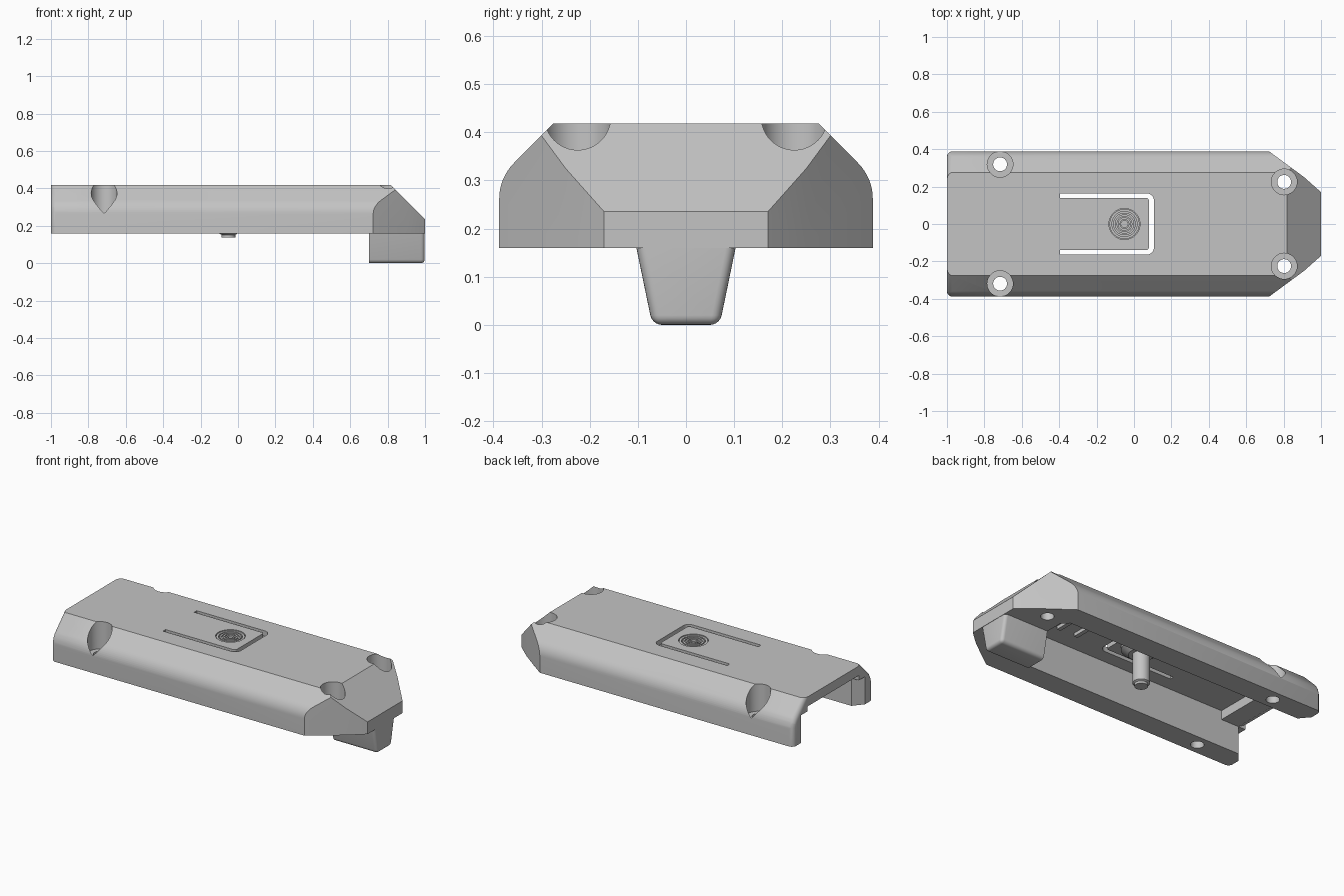
import bpy, bmesh, math
from mathutils import Vector

cube = bpy.data.objects.get("Cube")
if cube:
    bpy.data.objects.remove(cube, do_unlink=True)

grey = bpy.data.materials.new("light_grey")
grey.use_nodes = True
GREY = (0.55, 0.55, 0.55, 1)
grey.diffuse_color = GREY
grey.node_tree.nodes["Principled BSDF"].inputs["Base Color"].default_value = GREY

TOP, BASE, SIDE = 0.418, 0.16, 0.388


def make(name, bm):
    bmesh.ops.recalc_face_normals(bm, faces=bm.faces)
    mesh = bpy.data.meshes.new(name)
    bm.to_mesh(mesh)
    bm.free()
    mesh.materials.append(grey)
    obj = bpy.data.objects.new(name, mesh)
    bpy.context.collection.objects.link(obj)
    return obj


def prism(points, offset):
    """Closed outline of 3D points, extruded by an offset."""
    bm = bmesh.new()
    face = bm.faces.new([bm.verts.new(p) for p in points])
    ext = bmesh.ops.extrude_face_region(bm, geom=[face])["geom"]
    bmesh.ops.translate(bm, vec=offset,
                        verts=[v for v in ext if isinstance(v, bmesh.types.BMVert)])
    return bm


def slab(name, outline, z0, z1):
    return make(name, prism([(x, y, z0) for x, y in outline], (0, 0, z1 - z0)))


def box(name, x0, x1, y, z0, z1):
    return slab(name, [(x0, -y), (x1, -y), (x1, y), (x0, y)], z0, z1)


def lathe(name, profile, x, y, steps=48):
    """Profile of (radius, z) spun around a vertical axis."""
    bm = bmesh.new()
    verts = [bm.verts.new((r, 0, z)) for r, z in profile]
    edges = [bm.edges.new(pair) for pair in zip(verts, verts[1:])]
    bmesh.ops.spin(bm, geom=verts + edges, cent=(0, 0, 0), axis=(0, 0, 1),
                   angle=math.tau, steps=steps, use_duplicate=False)
    bmesh.ops.remove_doubles(bm, verts=bm.verts, dist=1e-5)
    bmesh.ops.translate(bm, verts=bm.verts, vec=(x, y, 0))
    return make(name, bm)


def mirrored(half):
    return half + [(a, -b) for a, b in reversed(half)]


def subtract(target, cutter):
    mod = target.modifiers.new("cut", "BOOLEAN")
    mod.operation, mod.solver, mod.object = "DIFFERENCE", "EXACT", cutter
    bpy.context.view_layer.objects.active = target
    bpy.ops.object.modifier_apply(modifier=mod.name)
    bpy.data.objects.remove(cutter, do_unlink=True)


def smooth(obj, angle=30):
    bpy.ops.object.select_all(action="DESELECT")
    obj.select_set(True)
    bpy.context.view_layer.objects.active = obj
    bpy.ops.object.shade_smooth_by_angle(angle=math.radians(angle))


# Main shell: upright sides, rounded shoulders, 45 degree flanks, flat top
SHOULDER, SHOULDER_Z = 0.105, 0.262


def shoulder(degrees, inset=0):
    a = math.radians(degrees)
    r = SHOULDER - inset
    return SIDE - SHOULDER + r * math.cos(a), SHOULDER_Z + r * math.sin(a)


half = [(SIDE, BASE)] + [shoulder(45 * i / 8) for i in range(9)]
half.append((sum(half[-1]) - TOP, TOP))
section = half + [(-y, z) for y, z in reversed(half)]
bm = prism([(-1, y, z) for y, z in section], (2, 0, 0))


def trim(co, no):
    bmesh.ops.bisect_plane(bm, geom=bm.verts[:] + bm.edges[:] + bm.faces[:],
                           plane_co=co, plane_no=no, clear_outer=True)
    rim = [e for e in bm.edges if e.is_boundary]
    bmesh.ops.holes_fill(bm, edges=rim)


# Sloped nose, angled nose corners and small rounded tail edges
trim((0.817, 0, TOP), Vector((1, 0, 1)).normalized())
for s in (1, -1):
    trim((0.91, s * 0.25, 0), Vector((0.14, s * 0.19, 0)).normalized())
    trim((1, s * 0.17, 0), Vector((0.08, s * 0.09, 0)).normalized())
    for t in (0, 15, 30, 45):
        y, z = shoulder(t, 0.03)
        ny, nz = math.cos(math.radians(t)), math.sin(math.radians(t))
        for a in (22.5, 45, 67.5):
            c, k = math.cos(math.radians(a)), math.sin(math.radians(a))
            n = Vector((-c, s * ny * k, nz * k))
            trim(Vector((-0.97, s * y, z)) + 0.03 * n, n)
shell = make("shell", bm)

# Hollow underside, flared at the open tail, with a deeper ceiling ahead of the tail lip
channel = [(-1.1, 0.31), (-1, 0.31), (-0.95, 0.25), (0.66, 0.25), (0.7, 0.21)]
subtract(shell, slab("channel_cutter", mirrored(channel), 0.1, 0.33))
flare = [(-1.1, 0.3), (-1.1, 0.36), (-1, 0.36), (-0.95, 0.33), (-0.95, 0.3)]
subtract(shell, make("flare_cutter", prism([(x, -0.25, z) for x, z in flare], (0, 0.5, 0))))
subtract(shell, box("ceiling_cutter", -0.83, 0.62, 0.25, 0.3, 0.385))

# Screw holes with wide counterbores
for x, y in ((-0.716, 0.319), (0.803, 0.225)):
    for s in (1, -1):
        subtract(shell, lathe("screw_cutter", [(0, 0.1), (0.037, 0.1), (0.037, 0.25),
                              (0.0688, 0.25), (0.0688, 0.5), (0, 0.5)], x, s * y))

# U-shaped slot around the spring tongue


def u_side(x_end, y, r):
    pts = [(-0.395, y)]
    for i in range(7):
        a = math.radians(90 - 15 * i)
        pts.append((x_end - r + r * math.cos(a), y - r + r * math.sin(a)))
    return pts


outer, inner = mirrored(u_side(0.107, 0.164, 0.04)), mirrored(u_side(0.08, 0.139, 0.015))
subtract(shell, slab("slot_cutter", outer + inner[::-1], 0.3, 0.5))

# Round opening for the button
subtract(shell, lathe("button_cutter", [(0, 0.3), (0.083, 0.3), (0.083, 0.5), (0, 0.5)],
                      -0.051, 0))
smooth(shell)

# Button with stepped rings on top, and its latch pin below
LOW, HIGH = TOP - 0.016, TOP - 0.004
rings = [(0, LOW), (0.018, LOW), (0.018, HIGH)]
for r in (0.026, 0.042, 0.06):
    rings += [(r, HIGH), (r, LOW), (r + 0.007, LOW), (r + 0.007, HIGH)]
rings += [(0.08, HIGH), (0.08, 0.385), (0.11, 0.385), (0.11, 0.365), (0.07, 0.335),
          (0.048, 0.335), (0.048, 0.158), (0.037, 0.152), (0.037, 0.138), (0, 0.138)]
smooth(lathe("button_pin", rings, -0.051, 0))

# Stiffening ribs under the top
for i, x in enumerate((0.3, 0.42)):
    box(f"rib_{i + 1}", x, x + 0.025, 0.12, 0.365, 0.39)

# Tapered foot under the nose, rounded except on its rear face
foot_bm = prism([(0.7, y, z) for y, z in
                 ((-0.103, BASE), (-0.07, 0), (0.07, 0), (0.103, BASE))], (0.298, 0, 0))
soft = []
for e in foot_bm.edges:
    mid = (e.verts[0].co + e.verts[1].co) / 2
    if mid.x > 0.71 and mid.z < BASE - 0.01:
        soft.append(e)
bmesh.ops.bevel(foot_bm, geom=soft, offset=0.02, segments=5, profile=0.5, affect="EDGES")
smooth(make("foot", foot_bm))
